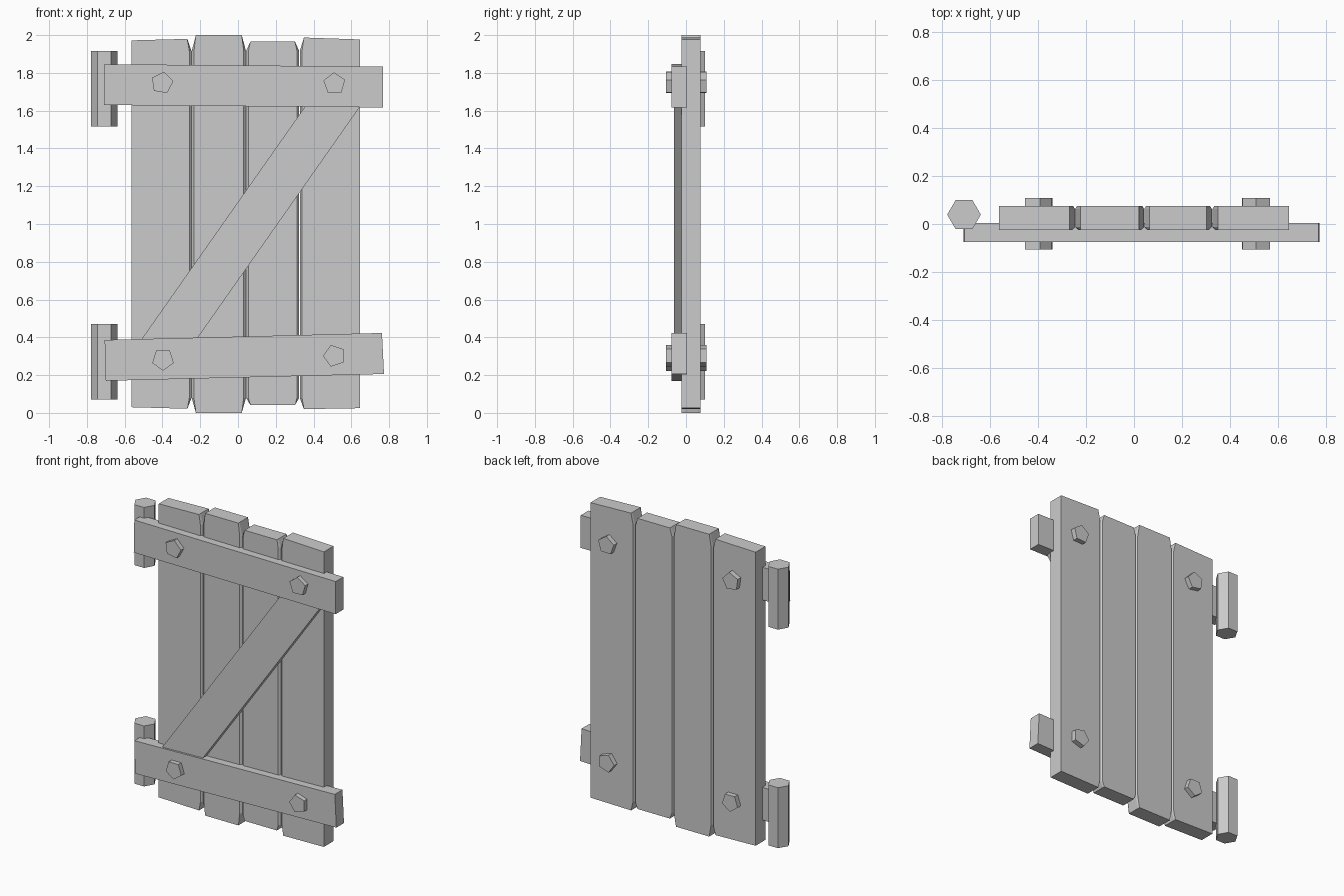
import bpy, bmesh
from math import radians, cos, sin

if "Cube" in bpy.data.objects:
    bpy.data.objects.remove(bpy.data.objects["Cube"])


def loft(name, rings):
    """Join matching (x, z) outlines, given as (y, points), into a closed solid."""
    bm = bmesh.new()
    loops = [[bm.verts.new((x, y, z)) for x, z in pts] for y, pts in rings]
    bm.faces.new(loops[0])
    bm.faces.new(loops[-1])
    for a, b in zip(loops, loops[1:]):
        for i in range(len(a)):
            j = (i + 1) % len(a)
            bm.faces.new((a[i], a[j], b[j], b[i]))
    bmesh.ops.recalc_face_normals(bm, faces=bm.faces)
    mesh = bpy.data.meshes.new(name)
    bm.to_mesh(mesh)
    bm.free()
    obj = bpy.data.objects.new(name, mesh)
    bpy.context.collection.objects.link(obj)
    return obj


def slab(name, pts, y0, y1):
    return loft(name, [(y0, pts), (y1, pts)])


def plank_outline(x0, x1, b0, b1, t0, t1, worn_l, worn_r, inset):
    """Plank face; worn sides have clipped corners and can be inset."""
    pts = []
    if worn_r:
        x = x1 - inset
        pts += [(x1 - 0.022, b1), (x, 0.08), (x, 1.915), (x1 - 0.022, t1)]
    else:
        pts += [(x1, b1), (x1, t1)]
    if worn_l:
        x = x0 + inset
        pts += [(x0 + 0.022, t0), (x, 1.915), (x, 0.08), (x0 + 0.022, b0)]
    else:
        pts += [(x0, t0), (x0, b0)]
    return pts


# Upright planks: left, right, bottom heights, top heights, worn sides
planks = [
    (-0.563, -0.246, 0.030, 0.022, 1.972, 1.980, False, True),
    (-0.245, 0.042, 0.000, 0.000, 2.000, 2.000, True, True),
    (0.043, 0.324, 0.042, 0.042, 1.965, 1.965, True, True),
    (0.327, 0.646, 0.020, 0.025, 1.987, 1.977, True, False),
]
for i, p in enumerate(planks, 1):
    loft(f"plank_{i}", [(y, plank_outline(*p, inset)) for y, inset in
                        ((-0.025, 0.012), (-0.013, 0), (0.063, 0), (0.076, 0.008))])

# Cross rails, slightly crooked
slab("top_rail", [(-0.71, 1.63), (0.768, 1.617), (0.768, 1.833), (-0.706, 1.846)],
     -0.076, 0.004)
slab("bottom_rail", [(-0.70, 0.17), (0.773, 0.206), (0.762, 0.423), (-0.706, 0.386)],
     -0.076, 0.004)

# Diagonal brace between the rails
slab("diagonal_brace", [(-0.512, 0.388), (-0.215, 0.395), (0.645, 1.62), (0.355, 1.622)],
     -0.063, -0.015)


def ngon(cx, cz, r, n, turn):
    return [(cx + r * cos(radians(turn + 360 * k / n)),
             cz + r * sin(radians(turn + 360 * k / n))) for k in range(n)]


# Five-sided bolts through rails and planks
for name, x, z, turn in (("top_left", -0.402, 1.747, 8), ("top_right", 0.51, 1.743, 20),
                         ("bottom_left", -0.397, 0.283, 54), ("bottom_right", 0.51, 0.302, 36)):
    slab("bolt_" + name, ngon(x, z, 0.06, 5, turn), -0.107, 0.109)

# Hexagonal hinge posts
for name, z in (("top", 1.717), ("bottom", 0.271)):
    post = slab("hinge_post_" + name, ngon(0, 0, 0.07, 6, 0), -0.2, 0.2)
    post.rotation_euler = (radians(90), 0, 0)
    post.location = (-0.708, 0.039, z)
